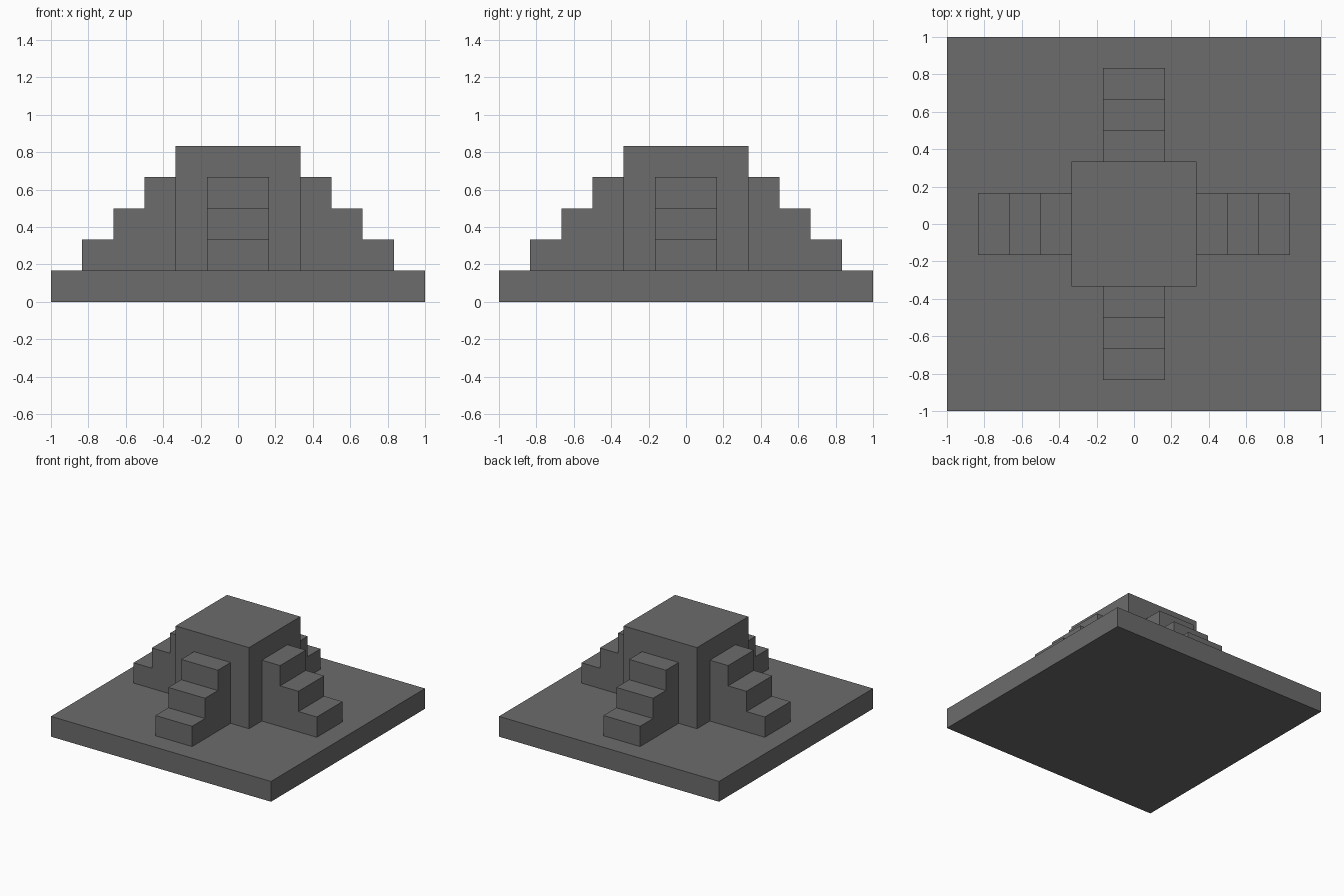
import bpy
import bmesh
from math import pi
from mathutils import Matrix, Vector

if "Cube" in bpy.data.objects:
    bpy.data.objects.remove(bpy.data.objects["Cube"], do_unlink=True)

STEP = 1 / 6  # rise and run of one stair

stone = bpy.data.materials.new("dark_grey_stone")
stone.use_nodes = True
colour = (0.15, 0.15, 0.15, 1)
stone.diffuse_color = colour
stone.node_tree.nodes["Principled BSDF"].inputs["Base Color"].default_value = colour


def finish(name, bm):
    bmesh.ops.recalc_face_normals(bm, faces=bm.faces)
    mesh = bpy.data.meshes.new(name)
    bm.to_mesh(mesh)
    bm.free()
    mesh.materials.append(stone)
    obj = bpy.data.objects.new(name, mesh)
    bpy.context.collection.objects.link(obj)
    return obj


def box(name, width, bottom, top):
    bm = bmesh.new()
    bmesh.ops.create_cube(bm, size=1)
    bmesh.ops.scale(bm, vec=(width, width, top - bottom), verts=bm.verts)
    bmesh.ops.translate(bm, vec=(0, 0, (top + bottom) / 2), verts=bm.verts)
    return finish(name, bm)


def stairs(name, angle):
    # Stepped side profile, from the block outwards, extruded to the stair width
    profile = [(2, 1), (2, 4)]
    for i in range(3):
        profile += [(3 + i, 4 - i), (3 + i, 3 - i)]
    bm = bmesh.new()
    verts = [bm.verts.new((-STEP, -d * STEP, h * STEP)) for d, h in profile]
    face = bm.faces.new(verts)
    side = bmesh.ops.extrude_face_region(bm, geom=[face])["geom"]
    moved = [v for v in side if isinstance(v, bmesh.types.BMVert)]
    bmesh.ops.translate(bm, vec=Vector((2 * STEP, 0, 0)), verts=moved)
    # Keep the starting face as the closing side
    if not face.is_valid or len(bm.faces) < len(profile) + 2:
        bm.faces.new(verts)
    bmesh.ops.rotate(bm, cent=(0, 0, 0), matrix=Matrix.Rotation(angle, 3, "Z"), verts=bm.verts)
    return finish(name, bm)


# Square base slab and central block
box("base_slab", 12 * STEP, 0, STEP)
box("central_block", 4 * STEP, STEP, 5 * STEP)

# One staircase on each side
for i, where in enumerate(("front", "left", "back", "right")):
    stairs(where + "_stairs", i * pi / 2)
